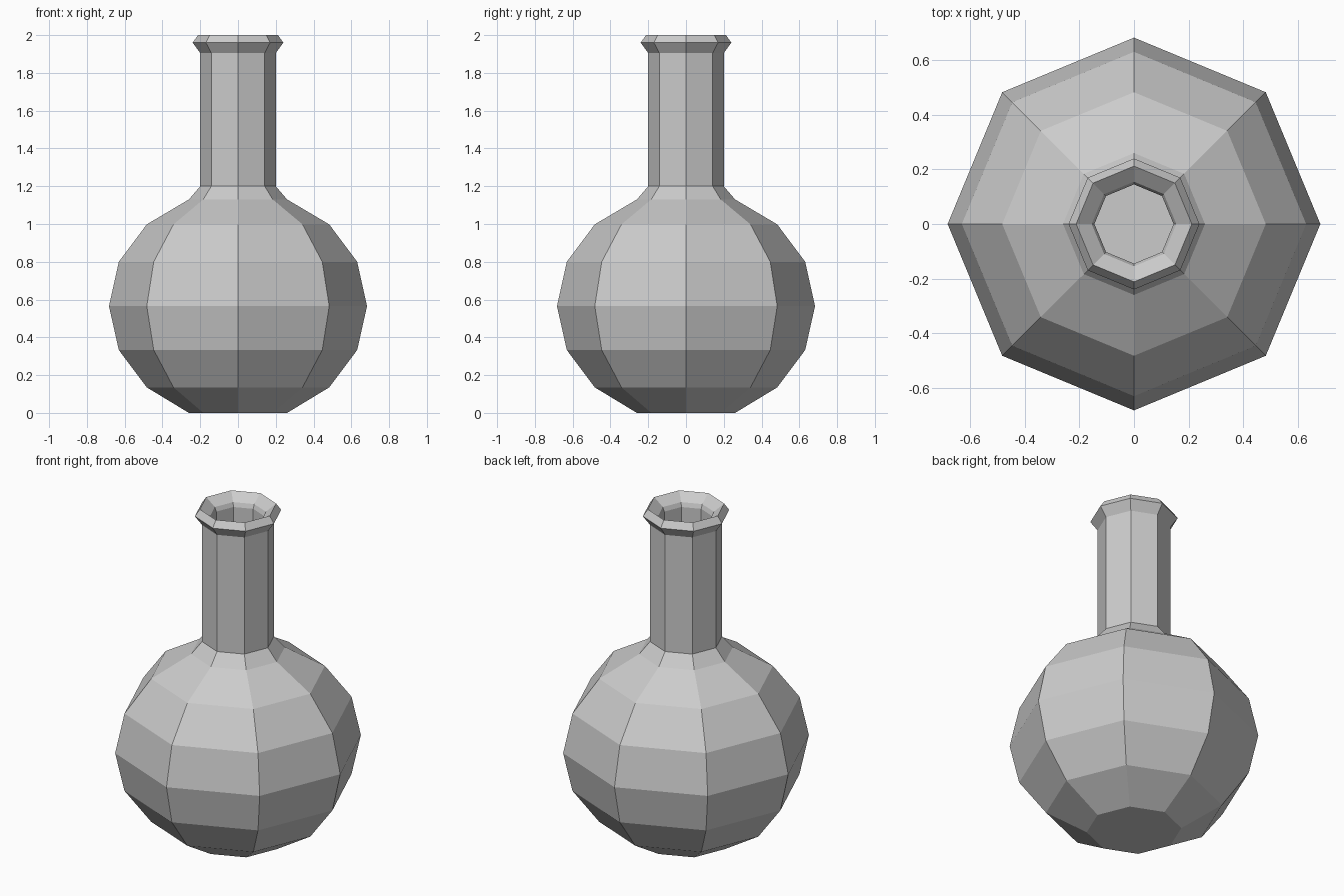
import bpy, bmesh
from math import sin, cos, pi

if "Cube" in bpy.data.objects:
    bpy.data.objects.remove(bpy.data.objects["Cube"])

SIDES = 8
CENTRE_Z, BODY_R = 0.565, 0.683


def globe(radius, lower, upper):
    """Profile points on the round body, in steps of 20 degrees or so."""
    step = pi / 8
    sign = 1 if upper > lower else -1
    return [(radius * cos(i * step), CENTRE_Z + radius * 0.9 * sin(i * step))
            for i in range(lower, upper + sign, sign)]


def lathe(name, profile):
    """Spin (radius, z) points into an eight-sided body, capping both ends."""
    bm = bmesh.new()
    rings = [[bm.verts.new((r * cos(2 * pi * k / SIDES), r * sin(2 * pi * k / SIDES), z))
              for k in range(SIDES)] for r, z in profile]
    for a, b in zip(rings, rings[1:]):
        for k in range(SIDES):
            n = (k + 1) % SIDES
            bm.faces.new((a[k], a[n], b[n], b[k]))
    bm.faces.new(rings[0][::-1])
    bm.faces.new(rings[-1])
    bmesh.ops.recalc_face_normals(bm, faces=bm.faces)
    mesh = bpy.data.meshes.new(name)
    bm.to_mesh(mesh)
    bm.free()
    obj = bpy.data.objects.new(name, mesh)
    bpy.context.collection.objects.link(obj)
    return obj


# Outer wall: base, round body, neck and flared lip
outer = [(0.26, 0.0), (0.483, 0.135), (0.631, 0.333), (BODY_R, CENTRE_Z),
         (0.631, 0.80), (0.483, 0.998), (0.26, 1.13),
         (0.20, 1.20), (0.20, 1.905), (0.24, 1.96), (0.212, 2.0)]

# Inner wall: funnel mouth, neck bore and hollow body down to the inner floor
inner = [(0.155, 1.955), (0.145, 1.93), (0.145, 1.175), (0.23, 1.08),
         (0.44, 0.955), (0.578, 0.78), (0.625, CENTRE_Z),
         (0.578, 0.35), (0.44, 0.178), (0.24, 0.055)]

lathe("flask", outer + inner)
